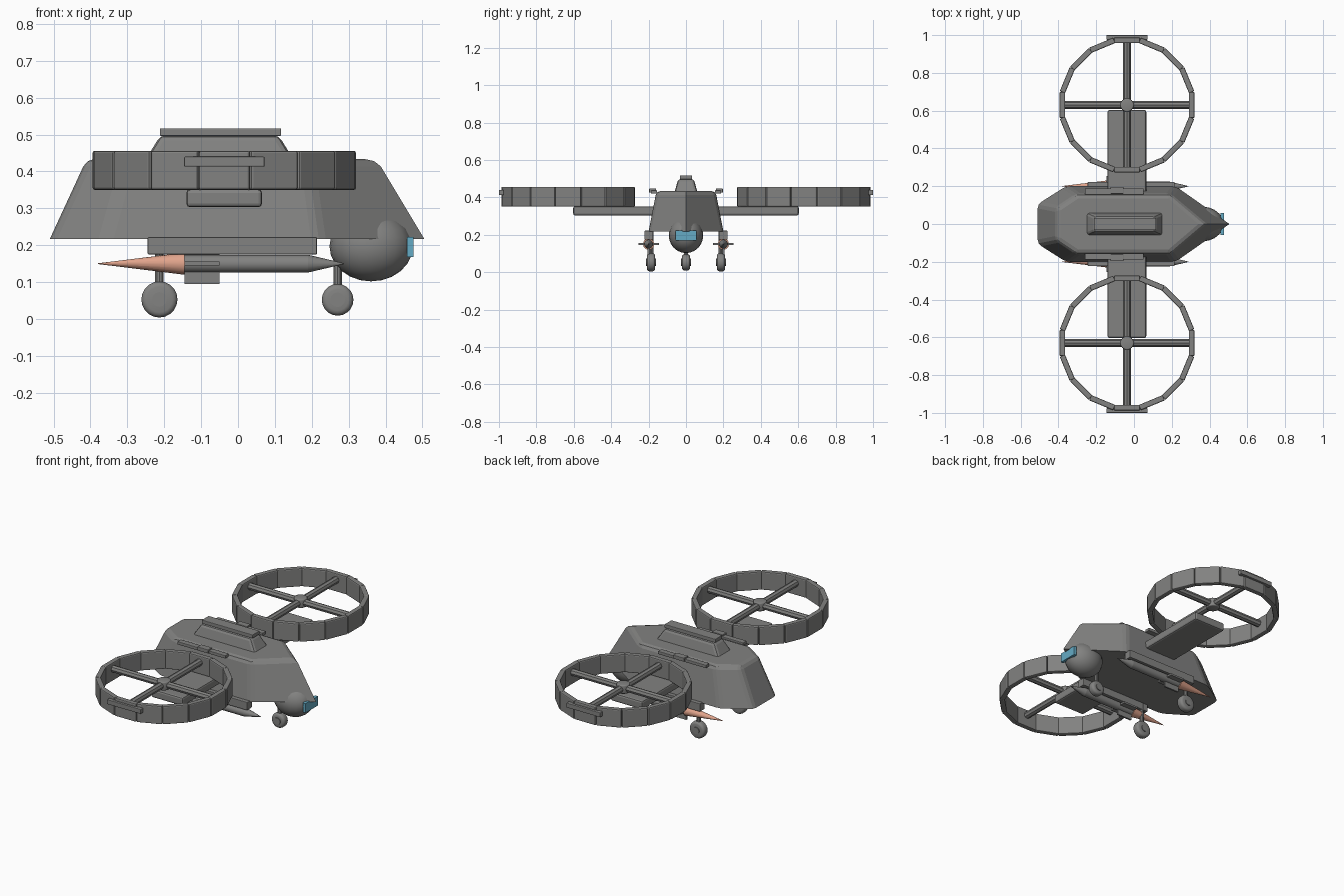
import bpy, bmesh, math
from mathutils import Matrix, Vector

if "Cube" in bpy.data.objects:
    bpy.data.objects.remove(bpy.data.objects["Cube"])


def material(name, rgb):
    m = bpy.data.materials.new(name)
    m.diffuse_color = (*rgb, 1)
    m.use_nodes = True
    m.node_tree.nodes["Principled BSDF"].inputs["Base Color"].default_value = m.diffuse_color
    return m


GREY = material("hull grey", (0.225, 0.225, 0.22))
ORANGE = material("salmon orange", (0.75, 0.37, 0.26))
BLUE = material("glass blue", (0.13, 0.41, 0.56))


def finish(name, bm, mat=GREY, smooth=False):
    bmesh.ops.recalc_face_normals(bm, faces=bm.faces)
    me = bpy.data.meshes.new(name)
    bm.to_mesh(me)
    bm.free()
    me.materials.append(mat)
    ob = bpy.data.objects.new(name, me)
    bpy.context.collection.objects.link(ob)
    if smooth:
        bpy.ops.object.select_all(action='DESELECT')
        bpy.context.view_layer.objects.active = ob
        ob.select_set(True)
        bpy.ops.object.shade_smooth_by_angle(angle=math.radians(35))
    return ob


def bevel(bm, edges, width, segments=2):
    bmesh.ops.bevel(bm, geom=edges, offset=width, segments=segments,
                    profile=0.5, affect='EDGES')


def box(name, lo, hi, mat=GREY, round_by=0.0):
    lo, hi = Vector(lo), Vector(hi)
    bm = bmesh.new()
    bmesh.ops.create_cube(bm, size=1, matrix=Matrix.Translation((lo + hi) / 2)
                          @ Matrix.Diagonal((*(hi - lo), 1)))
    if round_by:
        bevel(bm, bm.edges[:], round_by)
    return finish(name, bm, mat)


def rod(name, a, b, r1, r2, sides=16, mat=GREY, round_by=0.0):
    a, b = Vector(a), Vector(b)
    d = b - a
    bm = bmesh.new()
    bmesh.ops.create_cone(bm, cap_ends=True, segments=sides, radius1=r1, radius2=r2,
                          depth=d.length, matrix=Matrix.Translation((a + b) / 2)
                          @ d.to_track_quat('Z', 'Y').to_matrix().to_4x4())
    if round_by:
        rims = [e for f in bm.faces if len(f.verts) == sides for e in f.edges]
        bevel(bm, rims, round_by, 3)
    return finish(name, bm, mat, smooth=True)


def loft(name, bottom, top, z0, z1, width, keep_sharp):
    """Solid between two outlines, rounded except along its base."""
    bm = bmesh.new()
    lo = [bm.verts.new((x, y, z0)) for x, y in bottom]
    hi = [bm.verts.new((x, y, z1)) for x, y in top]
    bm.faces.new(lo)
    bm.faces.new(hi)
    n = len(lo)
    for i in range(n):
        j = (i + 1) % n
        bm.faces.new((lo[i], lo[j], hi[j], hi[i]))
    edges = [e for e in bm.edges if max(v.co.z for v in e.verts) > z0 + 0.001
             and not all(keep_sharp(v.co) for v in e.verts)]
    bevel(bm, edges, width)
    return finish(name, bm)


def mirrored(half):
    return half + [(x, -y) for x, y in reversed(half) if y > 0]


# Hull with pointed nose, plus a thin rim along the base
hull_base = mirrored([(0.505, 0), (0.22, 0.2), (-0.36, 0.2), (-0.51, 0.105)])
hull_top = mirrored([(0.375, 0), (0.19, 0.158), (-0.30, 0.158), (-0.41, 0.085)])
loft("hull", hull_base, hull_top, 0.217, 0.434, 0.022, lambda c: c.x > 0.36)

# Cabin on the roof
cab_base = mirrored([(0.155, 0.062), (-0.255, 0.062)])
cab_top = mirrored([(0.11, 0.042), (-0.21, 0.042)])
loft("cabin", cab_base, cab_top, 0.425, 0.498, 0.015, lambda c: False)
box("cabin_roof_plate", (-0.212, -0.032, 0.496), (0.117, 0.032, 0.517), round_by=0.003)

# Ball turret under the nose with a window
bm = bmesh.new()
bmesh.ops.create_uvsphere(bm, u_segments=20, v_segments=12, radius=1,
                          matrix=Matrix.Translation((0.361, 0, 0.197))
                          @ Matrix.Diagonal((0.113, 0.092, 0.095, 1)))
finish("chin_ball", bm, smooth=True)
box("chin_window", (0.458, -0.057, 0.168), (0.476, 0.057, 0.222), BLUE)

RX, RY, R = -0.037, 0.63, 0.342      # rotor centre and ring middle radius


def ring(name, side):
    """Duct ring of sixteen separate rounded panels."""
    bm = bmesh.new()
    length = 2 * (R + 0.014) * math.tan(math.pi / 16) - 0.004
    for i in range(16):
        m = (Matrix.Translation((RX, side * RY, 0.403))
             @ Matrix.Rotation(i * math.tau / 16, 4, 'Z')
             @ Matrix.Translation((R, 0, 0))
             @ Matrix.Diagonal((0.03, length, 0.106, 1)))
        bmesh.ops.create_cube(bm, size=1, matrix=m)
    bevel(bm, bm.edges[:], 0.006)
    finish(name, bm)


def wheel(name, x, y, r):
    z = 0.053 if r > 0.045 else 0.052
    rod(name, (x, y - 0.022, z), (x, y + 0.022, z), r, r, 20, round_by=0.014)
    rod(name + "_hub", (x, y - 0.026, z), (x, y + 0.026, z), 0.02, 0.02, 12)


for s, tag in ((-1, "right"), (1, "left")):
    def sbox(name, x0, x1, y0, y1, z0, z1, **kw):
        ya, yb = sorted((s * y0, s * y1))
        return box(f"{tag}_{name}", (x0, ya, z0), (x1, yb, z1), **kw)

    # Wing, ducted rotor and outer strip
    sbox("wing", -0.14, 0.065, 0.15, 0.603, 0.303, 0.352, round_by=0.01)
    ring(f"{tag}_duct_ring", s)
    sbox("duct_strip", -0.146, 0.072, 0.975, 1.0, 0.413, 0.44, round_by=0.003)
    hub = Vector((RX, s * RY, 0.42))
    rod(f"{tag}_rotor_hub", hub - Vector((0, 0, 0.025)), hub + Vector((0, 0, 0.025)),
        0.036, 0.036, 16, round_by=0.006)
    for i in range(4):
        d = Vector((math.cos(i * math.pi / 2), math.sin(i * math.pi / 2), 0))
        rod(f"{tag}_spoke_{i + 1}", hub + d * 0.02, hub + d * 0.335, 0.02, 0.02, 8)

    # Shoulder rail with its small latch
    sbox("shoulder_rail", -0.26, 0.05, 0.155, 0.188, 0.42, 0.438, round_by=0.003)
    sbox("rail_latch", -0.125, -0.055, 0.16, 0.197, 0.425, 0.447, round_by=0.003)

    # Missile under its pylon
    y, z = s * 0.2, 0.15
    sbox("pylon", -0.245, 0.214, 0.176, 0.222, 0.175, 0.222, round_by=0.003)
    rod(f"{tag}_missile_body", (-0.145, y, z), (0.19, y, z), 0.024, 0.024)
    rod(f"{tag}_missile_nose", (0.19, y, z), (0.288, y, z), 0.024, 0.001)
    rod(f"{tag}_missile_flame", (-0.145, y, z), (-0.38, y, z), 0.03, 0.001, mat=ORANGE)
    sbox("fin_flat", -0.145, -0.05, 0.145, 0.255, 0.145, 0.156)
    sbox("fin_upright", -0.145, -0.05, 0.195, 0.205, 0.095, 0.206)

    # Rear wheel
    wheel(f"{tag}_rear_wheel", -0.213, s * 0.187, 0.049)
    rod(f"{tag}_rear_strut", (-0.213, s * 0.187, 0.07), (-0.213, s * 0.187, 0.22), 0.012, 0.012, 10)

# Nose wheel
wheel("nose_wheel", 0.27, 0, 0.043)
rod("nose_strut", (0.27, 0, 0.07), (0.27, 0, 0.22), 0.012, 0.012, 10)
